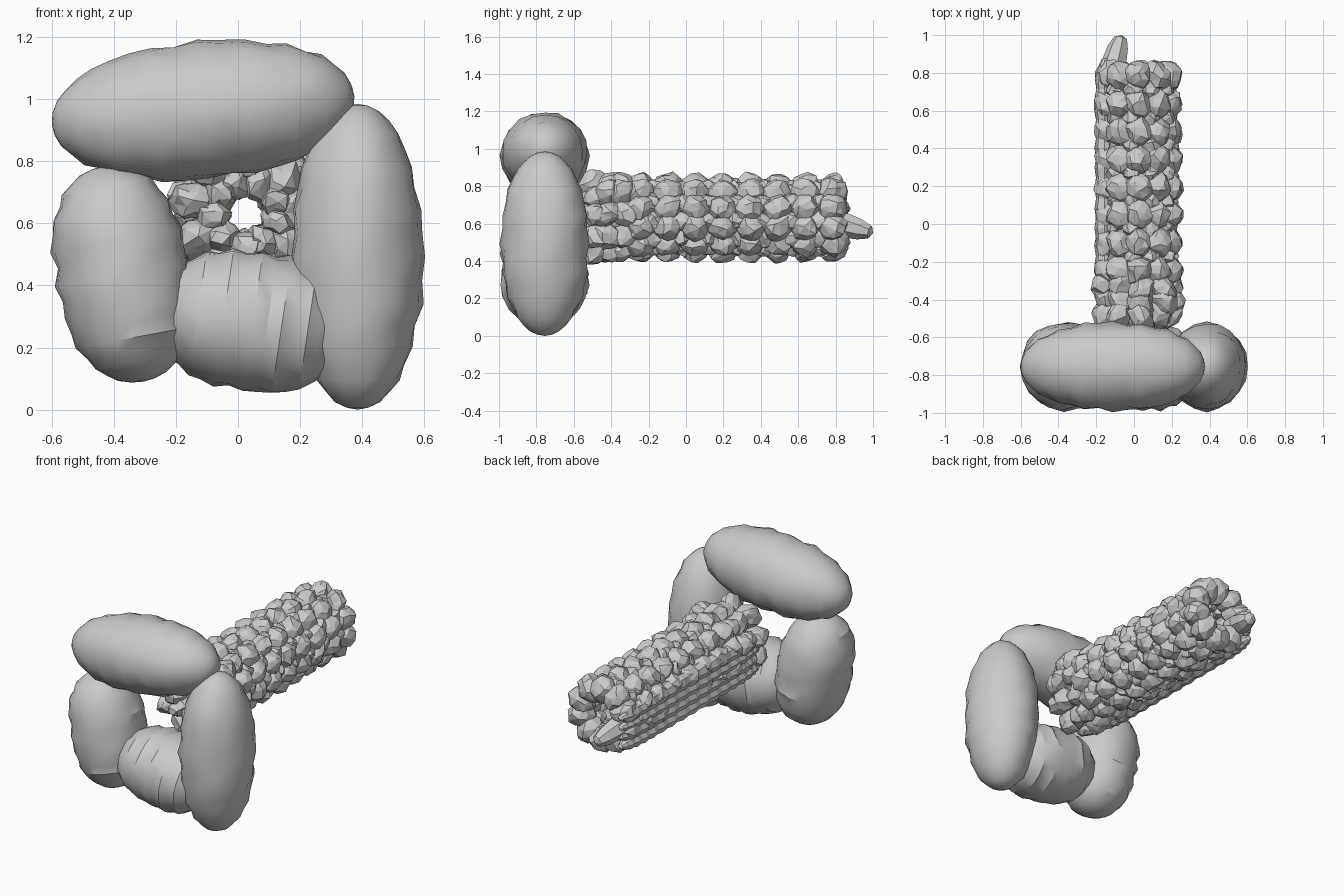
import bpy, bmesh, math, random
from mathutils import Vector, Matrix

if "Cube" in bpy.data.objects:
    bpy.data.objects.remove(bpy.data.objects["Cube"])

random.seed(4)


def finish(bm, name, angle=None):
    bmesh.ops.recalc_face_normals(bm, faces=bm.faces)
    me = bpy.data.meshes.new(name)
    bm.to_mesh(me)
    bm.free()
    ob = bpy.data.objects.new(name, me)
    bpy.context.collection.objects.link(ob)
    if angle:
        bpy.ops.object.select_all(action='DESELECT')
        ob.select_set(True)
        bpy.context.view_layer.objects.active = ob
        bpy.ops.object.shade_smooth_by_angle(angle=math.radians(angle))
    return ob


def spindle(bm, a, b, r, power=2.3, rings=12, sides=16, bump=0.03, jitter=0.02, depth=1):
    """Blunt-ended barrel between two points, with scalloped, uneven rings."""
    a, b = Vector(a), Vector(b)
    axis = b - a
    rot = axis.to_track_quat('Z', 'Y').to_matrix()
    rows = []
    for i in range(1, rings):
        t = -math.cos(math.pi * i / rings)
        rad = r * (1 - abs(t) ** power) ** 0.5 * (1 + bump * (-1) ** i)
        row = []
        for k in range(sides):
            ang = 2 * math.pi * k / sides
            q = rad * (1 + random.uniform(-jitter, jitter))
            p = rot @ Vector((q * math.cos(ang), q * math.sin(ang), 0))
            p.y *= depth
            row.append(bm.verts.new(a + axis * (t + 1) / 2 + p))
        rows.append(row)
    for lo, hi in zip(rows, rows[1:]):
        for k in range(sides):
            n = (k + 1) % sides
            bm.faces.new((lo[k], lo[n], hi[n], hi[k]))
    for tip, row in ((a, rows[0]), (b, rows[-1])):
        v = bm.verts.new(tip)
        for k in range(sides):
            bm.faces.new((v, row[k], row[(k + 1) % sides]))


# Four large barrels framing the front opening: ends, radius, fullness, depth
Y = -0.755
barrels = {
    "top_barrel": ((-0.6, Y, 0.92), (0.375, Y, 1.01), 0.222, 2.3, 1.04),
    "right_barrel": ((0.385, Y, 0.0), (0.385, Y, 0.985), 0.21, 2.3, 1.1),
    "left_barrel": ((-0.435, Y, 0.785), (-0.305, Y, 0.09), 0.213, 2.8, 1.08),
    "bottom_barrel": ((-0.255, Y, 0.33), (0.35, Y, 0.24), 0.224, 2.7, 1.04),
}
for name, (a, b, r, full, depth) in barrels.items():
    bm = bmesh.new()
    spindle(bm, a, b, r, full, rings=20, sides=20, bump=0.022, jitter=0.03, depth=depth)
    finish(bm, name, 30)

# Hollow shaft: columns of overlapping beads around a narrow bore
CX, CZ, PITCH, COLS = 0.025, 0.632, 0.147, 10


def bead(bm, rad, y, ang, size, tilt):
    centre = (CX + rad * math.cos(ang), y, CZ + rad * math.sin(ang))
    m = (Matrix.Translation(centre) @ Matrix.Rotation(-ang, 4, 'Y')
         @ Matrix.Rotation(tilt, 4, 'X') @ Matrix.Diagonal((*size, 1)))
    made = bmesh.ops.create_icosphere(bm, subdivisions=2, radius=1, matrix=m)
    for v in made["verts"]:
        v.co += Vector([random.uniform(-0.01, 0.01) for _ in range(3)])


bm = bmesh.new()
for c in range(COLS):
    ang = 2 * math.pi * (c + 0.5) / COLS
    for i in range(8):
        y = -0.245 + PITCH * i
        bead(bm, 0.155, y, ang, (0.086, 0.082, 0.075), 0.35)
        # deeper filler bead bridging to the next one
        if i < 7:
            bead(bm, 0.142, y + PITCH / 2, ang + 0.2, (0.07, 0.06, 0.055), -0.4)
finish(bm, "beaded_shaft")

# Irregular collar reaching in between the barrels, with an inner ring
bm = bmesh.new()
for c in range(9):
    ang = 2 * math.pi * c / 9 + 0.1
    for y in (-0.48, -0.41, -0.34):
        bead(bm, 0.16 + random.uniform(-0.01, 0.025), y + random.uniform(-0.02, 0.02),
             ang, (0.08, 0.085, 0.065), random.uniform(-0.6, 0.6))
    for y in (-0.5, -0.42, -0.3):
        bead(bm, 0.105, y, ang + 0.35, (0.055, 0.08, 0.052), random.uniform(-0.3, 0.3))
finish(bm, "collar")

# Ribbed strip along the left side of the shaft, ending in a spur
bm = bmesh.new()
for z in (0.5, 0.56, 0.62, 0.68):
    spindle(bm, (-0.155, -0.5, z), (-0.155, 0.88, z), 0.05, 8, rings=40, sides=8, bump=0.08)
finish(bm, "side_strip")
bm = bmesh.new()
spindle(bm, (-0.16, 0.64, 0.65), (-0.065, 1.0, 0.55), 0.065, 3.5, rings=7, sides=7)
finish(bm, "end_spur")
